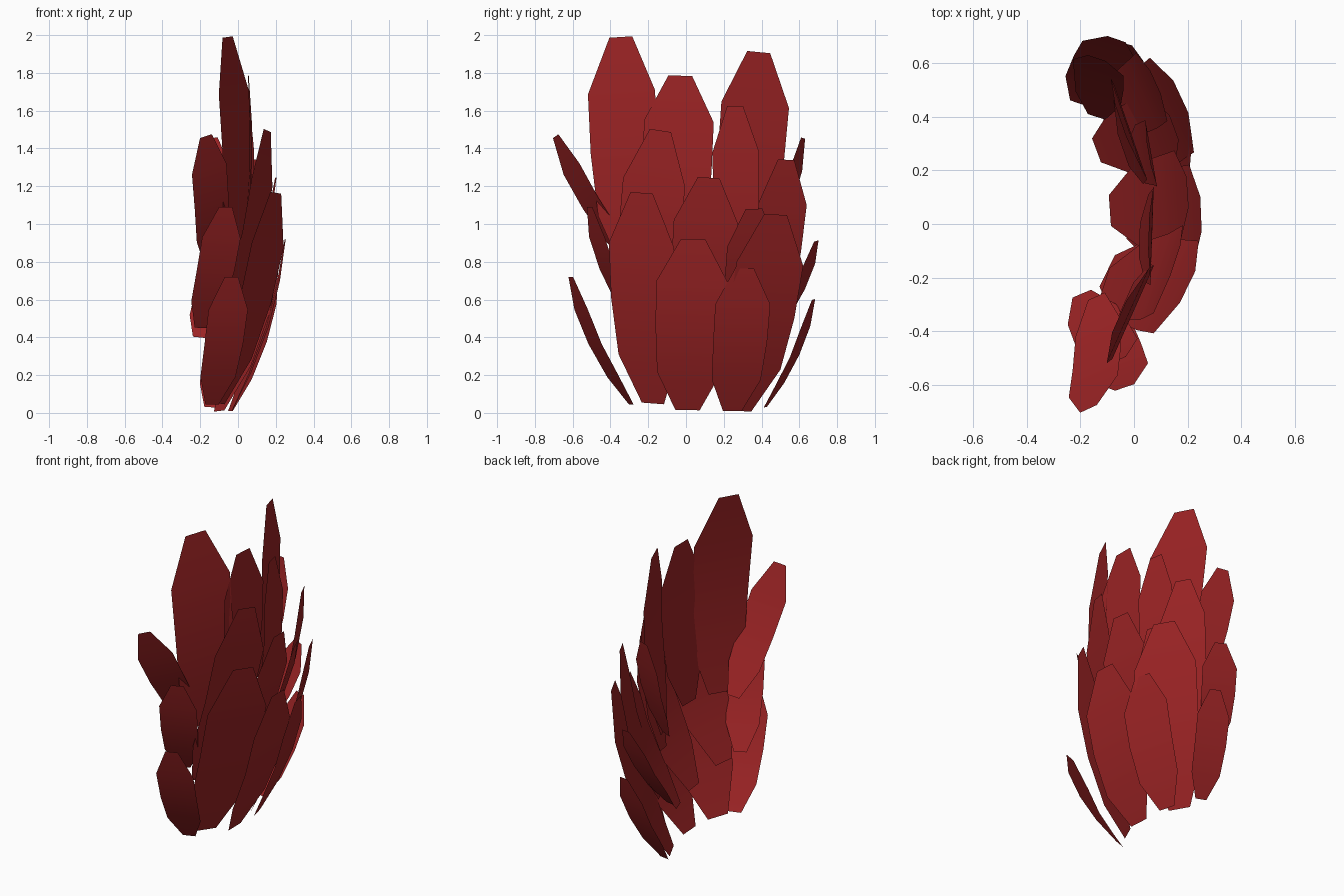
import bpy
from math import radians, sin, cos, pi
from mathutils import Vector

cube = bpy.data.objects.get("Cube")
if cube:
    bpy.data.objects.remove(cube, do_unlink=True)

# One deep red for every scale
red = bpy.data.materials.new("deep_red")
red.use_nodes = True
red.diffuse_color = (0.33, 0.017, 0.018, 1)
bsdf = red.node_tree.nodes["Principled BSDF"]
bsdf.inputs["Base Color"].default_value = red.diffuse_color
bsdf.inputs["Roughness"].default_value = 0.8

# Half-width along the length of a scale, from root to tip
OUTLINE = [(0, 0.34), (0.23, 0.89), (0.5, 0.98), (0.76, 1), (1, 0.34)]


def scale_plate(name, root, tip, width, facing, bend=0.05):
    """Thin bowed plate from root to tip, turned to face the given compass angle."""
    root, tip = Vector(root), Vector(tip)
    axis = tip - root
    a = radians(facing)
    across = Vector((-sin(a), cos(a), 0))
    along = axis.normalized()
    across = (across - along * across.dot(along)).normalized()
    outward = across.cross(along)
    verts = []
    for t, half in OUTLINE:
        centre = root + axis * t + outward * (bend * axis.length * sin(pi * t))
        for side in (-1, 1):
            verts.append(centre + across * (side * half * width / 2))
    faces = [(2 * i, 2 * i + 1, 2 * i + 3, 2 * i + 2) for i in range(len(OUTLINE) - 1)]
    mesh = bpy.data.meshes.new(name)
    mesh.from_pydata(verts, [], faces)
    mesh.materials.append(red)
    mesh.shade_smooth()
    obj = bpy.data.objects.new(name, mesh)
    bpy.context.collection.objects.link(obj)


# Top row
scale_plate("top_scale_front", (-0.03, -0.28, 0.77), (-0.055, -0.345, 1.99), 0.39, -24, 0.035)
scale_plate("top_scale_middle", (0.02, -0.06, 0.78), (0.055, -0.03, 1.785), 0.37, -2, 0.03)
scale_plate("top_scale_back", (-0.04, 0.275, 0.75), (-0.05, 0.385, 1.91), 0.38, 19, 0.03)

# Second row
scale_plate("upper_scale_front", (-0.11, -0.22, 0.38), (0.155, -0.135, 1.495), 0.35, -20)
scale_plate("upper_scale_middle", (-0.02, 0.255, 0.62), (0.055, 0.26, 1.625), 0.25, 10, 0.04)
scale_plate("upper_scale_back", (-0.1, 0.4, 0.4), (0.08, 0.53, 1.34), 0.28, 24)

# Third row
scale_plate("middle_scale_front", (-0.1, -0.175, 0.05), (0.2, -0.235, 1.165), 0.385, -27, 0.043)
scale_plate("middle_scale_centre", (-0.09, 0.05, 0.32), (0.2, 0.12, 1.245), 0.34, 3)
scale_plate("middle_scale_inner", (-0.14, 0.275, 0.3), (0.15, 0.36, 1.08), 0.28, 21)
scale_plate("middle_scale_back", (-0.1, 0.285, 0.01), (0.175, 0.475, 1.05), 0.39, 24)

# Bottom row
scale_plate("lower_scale_front", (-0.03, 0.008, 0.015), (0.25, 0.038, 0.92), 0.38, 2)
scale_plate("lower_scale_back", (-0.04, 0.245, 0.01), (0.2, 0.31, 0.765), 0.3, 14)

# Side scales at the front end
scale_plate("front_side_scale_top", (-0.14, -0.27, 0.78), (-0.17, -0.69, 1.465), 0.21, -57, 0.04)
scale_plate("front_side_scale_middle", (-0.195, -0.26, 0.45), (-0.065, -0.51, 1.09), 0.22, -68)
scale_plate("front_side_scale_bottom", (-0.137, -0.29, 0.045), (-0.035, -0.61, 0.72), 0.22, -71)

# Side scales at the back end
scale_plate("back_side_scale_top", (-0.14, 0.4, 0.8), (-0.14, 0.62, 1.455), 0.2, 70, 0.04)
scale_plate("back_side_scale_middle", (-0.205, 0.45, 0.4), (-0.065, 0.69, 0.91), 0.21, 74)
scale_plate("back_side_scale_bottom", (-0.145, 0.42, 0.03), (-0.04, 0.675, 0.6), 0.2, 77)
